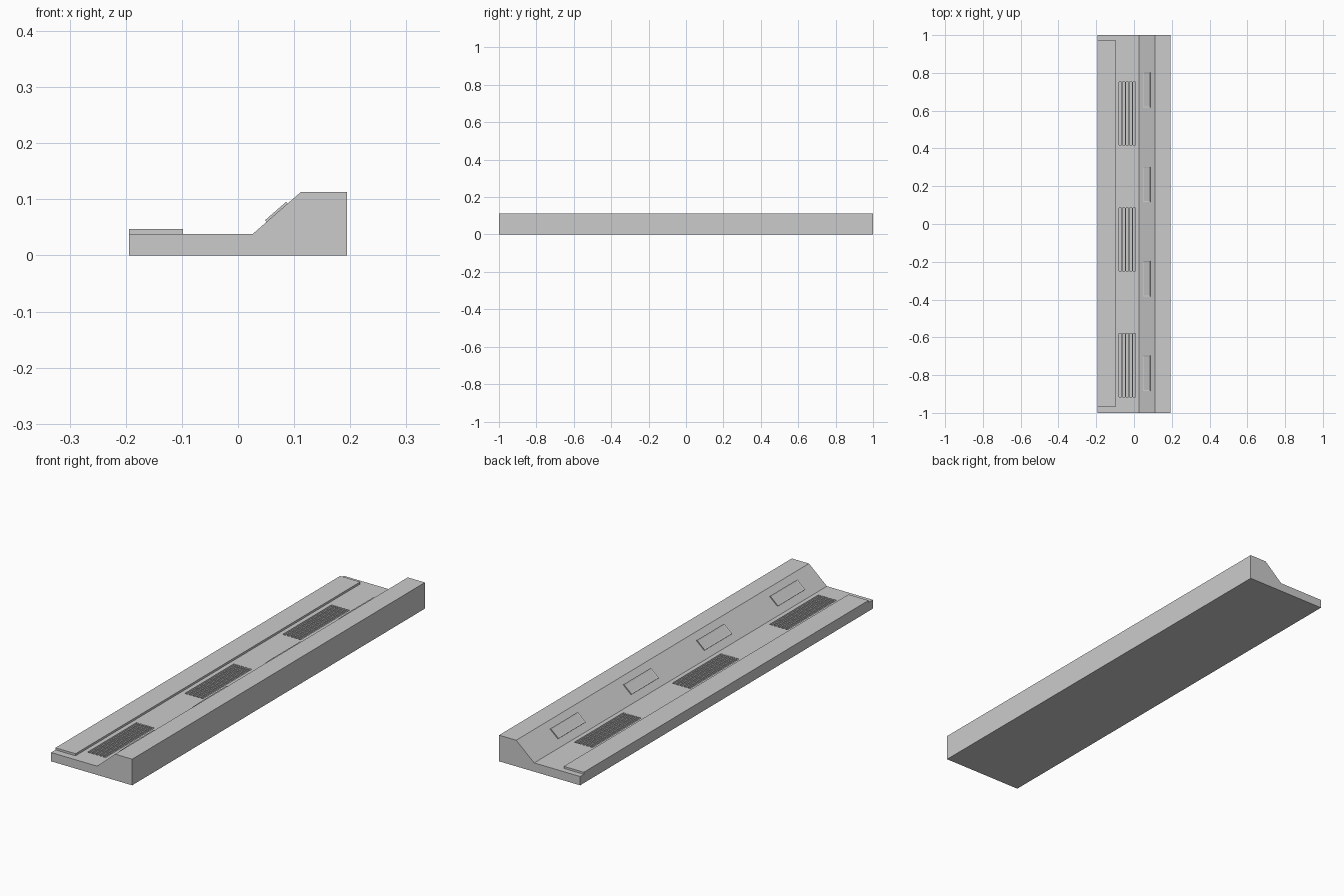
import bpy, bmesh
from mathutils import Vector

if "Cube" in bpy.data.objects:
    bpy.data.objects.remove(bpy.data.objects["Cube"])


def add_prism(bm, profile, y0, y1):
    """Extrude an x/z profile along y; returns the side faces in profile order."""
    a = [bm.verts.new((x, y0, z)) for x, z in profile]
    b = [bm.verts.new((x, y1, z)) for x, z in profile]
    n = len(profile)
    bm.faces.new(a)
    bm.faces.new(b[::-1])
    return [bm.faces.new((a[i], b[i], b[(i + 1) % n], a[(i + 1) % n])) for i in range(n)]


def rect(x0, x1, z0, z1):
    return [(x0, z0), (x1, z0), (x1, z1), (x0, z1)]


def finish(name, bm):
    bmesh.ops.recalc_face_normals(bm, faces=bm.faces[:])
    mesh = bpy.data.meshes.new(name)
    bm.to_mesh(mesh)
    bm.free()
    obj = bpy.data.objects.new(name, mesh)
    bpy.context.collection.objects.link(obj)
    return obj


# Main console body: low deck, slope and raised rear ledge
LOW, HIGH = Vector((0.026, 0.038)), Vector((0.112, 0.113))
bm = bmesh.new()
add_prism(bm, [(-0.194, 0), (0.194, 0), (0.194, 0.113), HIGH, LOW, (-0.194, 0.038)], -1, 1)
body = finish("console_body", bm)

# Three groups of recessed vent slots in the deck
bm = bmesh.new()
for yc in (-0.748, -0.083, 0.585):
    for i in range(5):
        x = -0.079 + i * 0.0182
        add_prism(bm, rect(x, x + 0.0135, 0.030, 0.05), yc - 0.167, yc + 0.167)
cutter = finish("vent_cutter", bm)
cutter.hide_render = True
cut = body.modifiers.new("vents", 'BOOLEAN')
cut.operation = 'DIFFERENCE'
cut.solver = 'EXACT'
cut.object = cutter
bpy.context.view_layer.objects.active = body
body.select_set(True)
bpy.ops.object.modifier_apply(modifier=cut.name)
bpy.data.objects.remove(cutter)

# Raised armrest strip along the low edge
bm = bmesh.new()
add_prism(bm, rect(-0.194, -0.098, 0.038, 0.047), -0.97, 0.975)
finish("armrest_strip", bm)

# Four display panels lying on the slope, each with a shallow inset screen
along = (HIGH - LOW).normalized()
out = Vector((-along.y, along.x))
start, end = LOW + along * 0.033, LOW + along * 0.083
for k in range(4):
    yc = -0.79 + 0.5 * k
    bm = bmesh.new()
    profile = [start - out * 0.001, end - out * 0.001, end + out * 0.004, start + out * 0.004]
    sides = add_prism(bm, profile, yc - 0.093, yc + 0.093)
    bmesh.ops.recalc_face_normals(bm, faces=bm.faces[:])
    bmesh.ops.inset_region(bm, faces=[sides[2]], thickness=0.007)
    bmesh.ops.translate(bm, verts=sides[2].verts[:], vec=Vector((out.x, 0, out.y)) * -0.0015)
    finish(f"display_panel_{k + 1}", bm)
